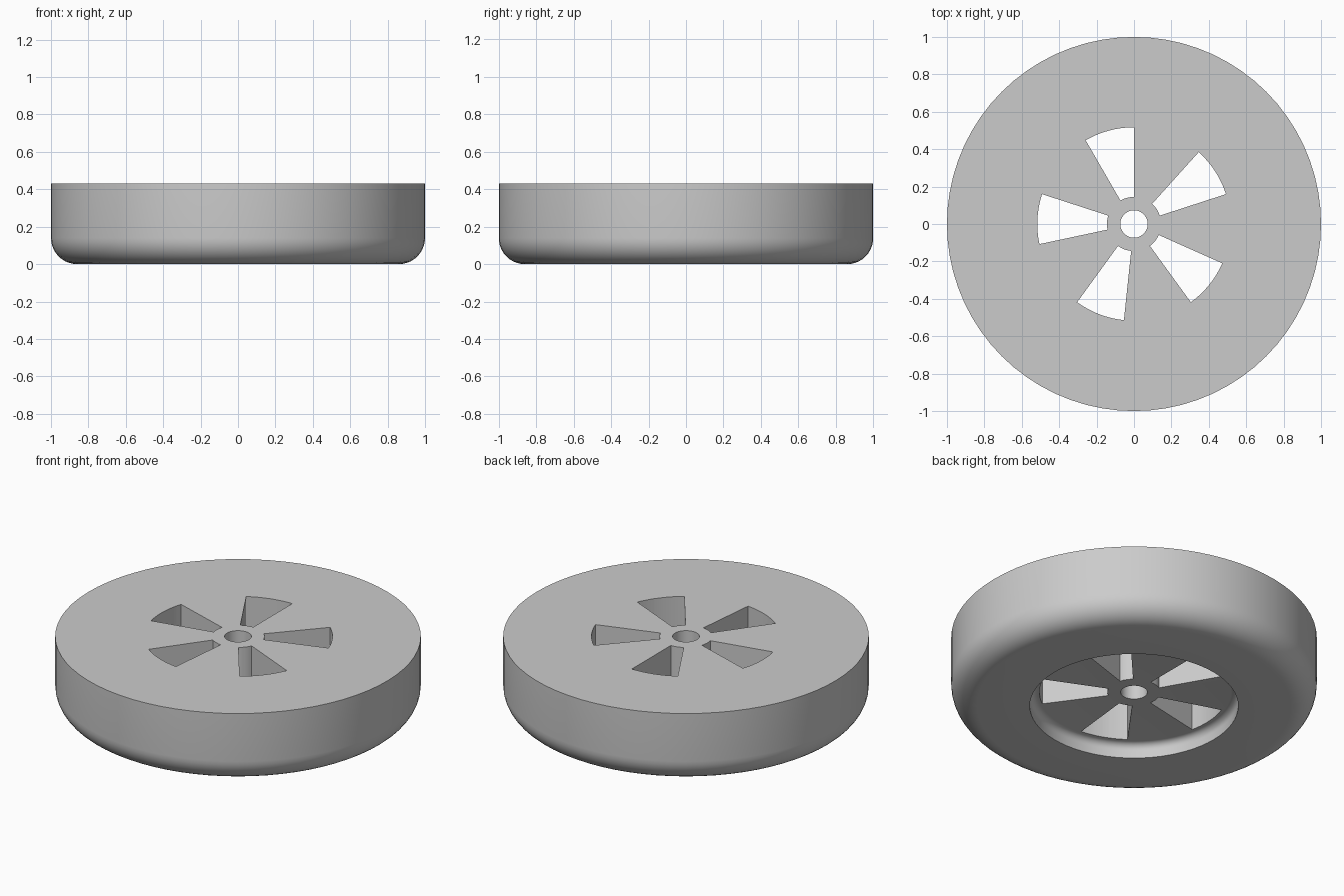
import bpy, bmesh
from math import sin, cos, pi, radians

cube = bpy.data.objects.get("Cube")
if cube:
    bpy.data.objects.remove(cube)

SEGMENTS = 72
HEIGHT = 0.43
FLOOR = 0.086        # depth of the recess underneath

grey = bpy.data.materials.new("plain_grey")
grey.use_nodes = True
grey.diffuse_color = (0.6, 0.6, 0.6, 1)
grey.node_tree.nodes["Principled BSDF"].inputs["Base Color"].default_value = grey.diffuse_color


def mesh_object(name, bm):
    bmesh.ops.recalc_face_normals(bm, faces=bm.faces)
    mesh = bpy.data.meshes.new(name)
    bm.to_mesh(mesh)
    bm.free()
    mesh.materials.append(grey)
    obj = bpy.data.objects.new(name, mesh)
    bpy.context.collection.objects.link(obj)
    return obj


def arc(cx, cz, r, start, end, steps):
    angles = [radians(start + (end - start) * i / steps) for i in range(steps + 1)]
    return [(cx + r * cos(a), cz + r * sin(a)) for a in angles]


def lathe(name, profile):
    """Revolve a closed (radius, height) profile around the z axis."""
    bm = bmesh.new()
    rings = [[bm.verts.new((r * cos(2 * pi * s / SEGMENTS), r * sin(2 * pi * s / SEGMENTS), z))
              for r, z in profile] for s in range(SEGMENTS)]
    n = len(profile)
    for s in range(SEGMENTS):
        a, b = rings[s], rings[(s + 1) % SEGMENTS]
        for i in range(n):
            j = (i + 1) % n
            bm.faces.new((a[i], b[i], b[j], a[j]))
    return mesh_object(name, bm)


def slot_prism(bm, start):
    """Add one wedge-shaped prism spanning thirty degrees."""
    outline = arc(0, 0, 0.145, start, start + 30, 4) + arc(0, 0, 0.517, start + 30, start, 8)
    face = bm.faces.new([bm.verts.new((x, y, -0.2)) for x, y in outline])
    side = bmesh.ops.extrude_face_region(bm, geom=[face])
    top = [v for v in side["geom"] if isinstance(v, bmesh.types.BMVert)]
    bmesh.ops.translate(bm, verts=top, vec=(0, 0, 1))


# Wheel body: axle hole, flat top, rounded lower shoulder, recessed underside
profile = [(0.073, FLOOR), (0.073, HEIGHT), (1.0, HEIGHT)]
profile += arc(0.86, 0.14, 0.14, 0, -90, 10)
profile += [(0.57, 0)]
profile += arc(0.53, FLOOR - 0.04, 0.04, 0, 90, 6)
wheel = lathe("wheel", profile)

# Five spoke openings cut through the disc
bm = bmesh.new()
for k in range(5):
    slot_prism(bm, 90 + 72 * k)
cutter = mesh_object("spoke_opening_cutter", bm)
cutter.hide_render = True

cut = wheel.modifiers.new("spoke_openings", 'BOOLEAN')
cut.operation = 'DIFFERENCE'
cut.solver = 'EXACT'
cut.object = cutter
bpy.context.view_layer.objects.active = wheel
wheel.select_set(True)
bpy.ops.object.modifier_apply(modifier=cut.name)
bpy.data.objects.remove(cutter)

bpy.ops.object.shade_smooth_by_angle(angle=radians(30))
